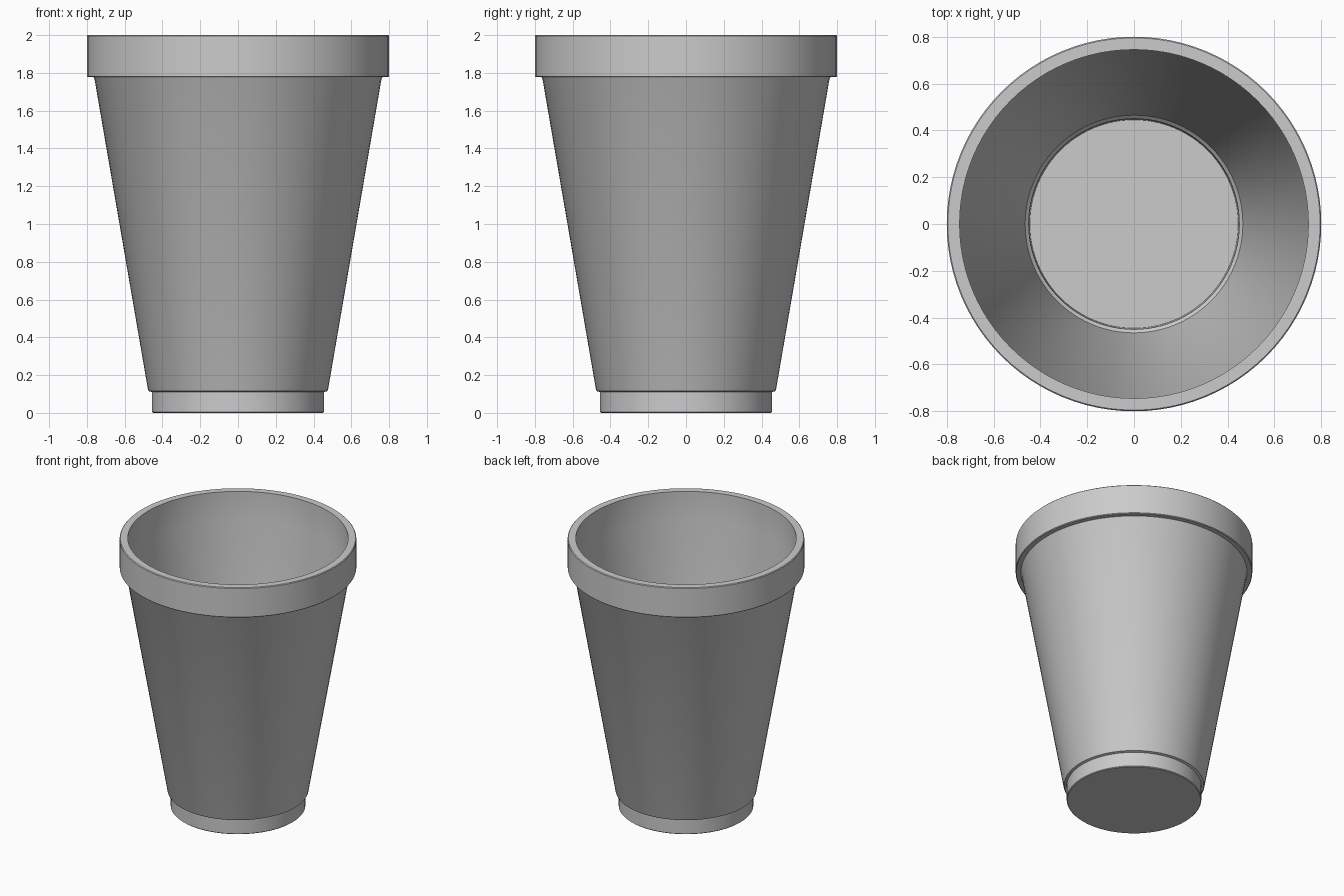
import bpy
import bmesh
import math

cube = bpy.data.objects.get("Cube")
if cube:
    bpy.data.objects.remove(cube, do_unlink=True)

# Single matte grey
grey = bpy.data.materials.new("matte grey")
grey.use_nodes = True
colour = (0.6, 0.6, 0.6, 1)
grey.diffuse_color = colour
grey.node_tree.nodes["Principled BSDF"].inputs["Base Color"].default_value = colour


def lathe(name, profile, segments=96):
    """Spin a (radius, height) profile around z into one object."""
    bm = bmesh.new()
    verts = [bm.verts.new((r, 0, z)) for r, z in profile]
    edges = [bm.edges.new(pair) for pair in zip(verts, verts[1:])]
    bmesh.ops.spin(bm, geom=verts + edges, cent=(0, 0, 0), axis=(0, 0, 1),
                   angle=math.tau, steps=segments)
    bmesh.ops.remove_doubles(bm, verts=bm.verts, dist=0.0005)
    bmesh.ops.recalc_face_normals(bm, faces=bm.faces)
    mesh = bpy.data.meshes.new(name)
    bm.to_mesh(mesh)
    bm.free()
    mesh.materials.append(grey)
    obj = bpy.data.objects.new(name, mesh)
    bpy.context.collection.objects.link(obj)
    bpy.ops.object.select_all(action="DESELECT")
    obj.select_set(True)
    bpy.context.view_layer.objects.active = obj
    bpy.ops.object.shade_smooth_by_angle(angle=math.radians(30))
    return obj


# Stepped foot, tapered wall and thick rim outside; hollow inside
outside = [(0, 0), (0.45, 0), (0.455, 0.005), (0.455, 0.11),
           (0.472, 0.115), (0.477, 0.125), (0.76, 1.77), (0.765, 1.777),
           (0.795, 1.777), (0.8, 1.782), (0.8, 1.995), (0.795, 2)]
inside = [(0.745, 2), (0.745, 1.78), (0.465, 0.125), (0.45, 0.11),
          (0.445, 0.02), (0, 0.02)]
lathe("cup", outside + inside)
